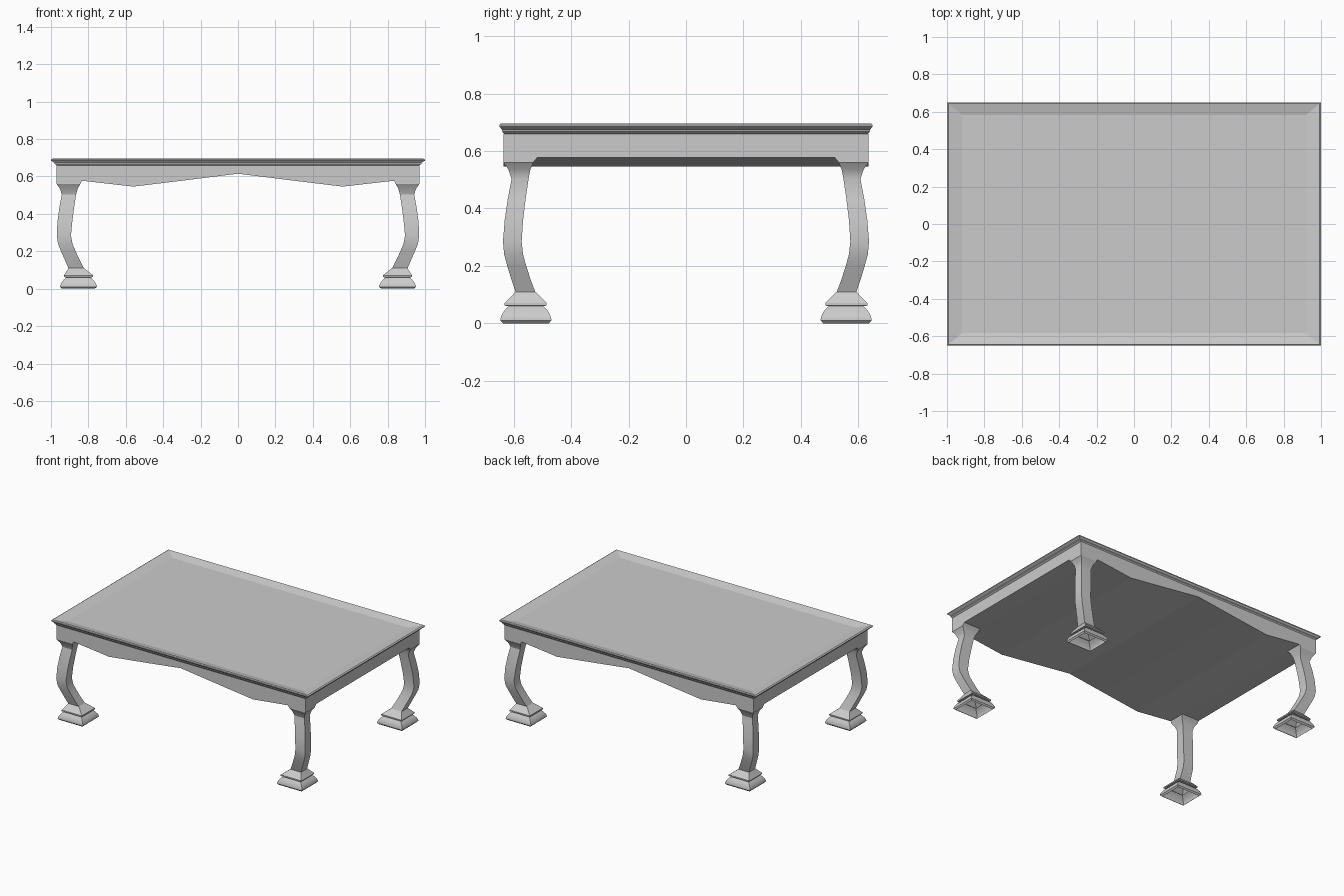
import bpy, bmesh

if "Cube" in bpy.data.objects:
    bpy.data.objects.remove(bpy.data.objects["Cube"])


def finish(name, bm, smooth=False):
    bmesh.ops.recalc_face_normals(bm, faces=bm.faces)
    mesh = bpy.data.meshes.new(name)
    bm.to_mesh(mesh)
    bm.free()
    obj = bpy.data.objects.new(name, mesh)
    bpy.context.collection.objects.link(obj)
    if smooth:
        bpy.ops.object.select_all(action='DESELECT')
        obj.select_set(True)
        bpy.context.view_layer.objects.active = obj
        bpy.ops.object.shade_smooth_by_angle(angle=0.5)
    return obj


def loft(name, rings, cap_start=True, cap_end=True, smooth=False):
    """Skin a stack of rectangles given as (x0, x1, y0, y1, z)."""
    bm = bmesh.new()
    loops = [[bm.verts.new(p) for p in ((x0, y0, z), (x1, y0, z), (x1, y1, z), (x0, y1, z))]
             for x0, x1, y0, y1, z in rings]
    for a, b in zip(loops, loops[1:]):
        for i in range(4):
            j = (i + 1) % 4
            bm.faces.new((a[i], a[j], b[j], b[i]))
    if cap_start:
        bm.faces.new(loops[0])
    if cap_end:
        bm.faces.new(loops[-1])
    return finish(name, bm, smooth)


def mirror_to_corners(obj):
    mod = obj.modifiers.new("four corners", 'MIRROR')
    mod.use_axis = (True, True, False)
    mod.use_mirror_merge = False


# Tabletop: moulded edge with a shallow dished top (half x, half y, z)
top_profile = [(0.97, 0.634, 0.660), (0.982, 0.640, 0.668), (0.982, 0.640, 0.674),
               (0.995, 0.647, 0.682), (1.0, 0.65, 0.685), (1.0, 0.65, 0.690),
               (0.992, 0.645, 0.695), (0.92, 0.583, 0.680)]
loft("tabletop", [(-x, x, -y, y, z) for x, y, z in top_profile])

# Apron: shaped outline extruded through the full depth
half = [(0.28, 0.58), (0.56, 0.546), (0.84, 0.578), (0.97, 0.578), (0.97, 0.66)]
outline = [(0, 0.615)] + half + [(-x, z) for x, z in reversed(half)]
bm = bmesh.new()
face = bm.faces.new([bm.verts.new((x, -0.635, z)) for x, z in outline])
ext = bmesh.ops.extrude_face_region(bm, geom=[face], use_keep_orig=True)
bmesh.ops.translate(bm, vec=(0, 1.27, 0),
                    verts=[v for v in ext["geom"] if isinstance(v, bmesh.types.BMVert)])
finish("apron", bm)

# Curved legs with a flared top
leg_rings = [
    (0.835, 0.970, 0.517, 0.635, 0.578),
    (0.843, 0.970, 0.532, 0.635, 0.560),
    (0.857, 0.952, 0.542, 0.618, 0.535),
    (0.866, 0.942, 0.548, 0.607, 0.503),
    (0.876, 0.955, 0.558, 0.620, 0.435),
    (0.886, 0.965, 0.567, 0.631, 0.360),
    (0.893, 0.969, 0.572, 0.637, 0.285),
    (0.885, 0.962, 0.567, 0.633, 0.240),
    (0.868, 0.946, 0.556, 0.622, 0.200),
    (0.845, 0.924, 0.540, 0.607, 0.150),
    (0.823, 0.906, 0.524, 0.593, 0.108),
]
mirror_to_corners(loft("legs", leg_rings, True, False, smooth=True))

# Two-tier feet, open underneath
foot_rings = [
    (0.823, 0.906, 0.524, 0.593, 0.110),
    (0.774, 0.931, 0.485, 0.631, 0.071),
    (0.774, 0.931, 0.485, 0.631, 0.062),
    (0.790, 0.917, 0.497, 0.618, 0.060),
    (0.774, 0.932, 0.484, 0.630, 0.048),
    (0.762, 0.944, 0.474, 0.640, 0.032),
    (0.755, 0.951, 0.469, 0.646, 0.016),
    (0.755, 0.951, 0.469, 0.646, 0.010),
    (0.766, 0.941, 0.478, 0.636, 0.000),
]
mirror_to_corners(loft("feet", foot_rings, False, False, smooth=True))
